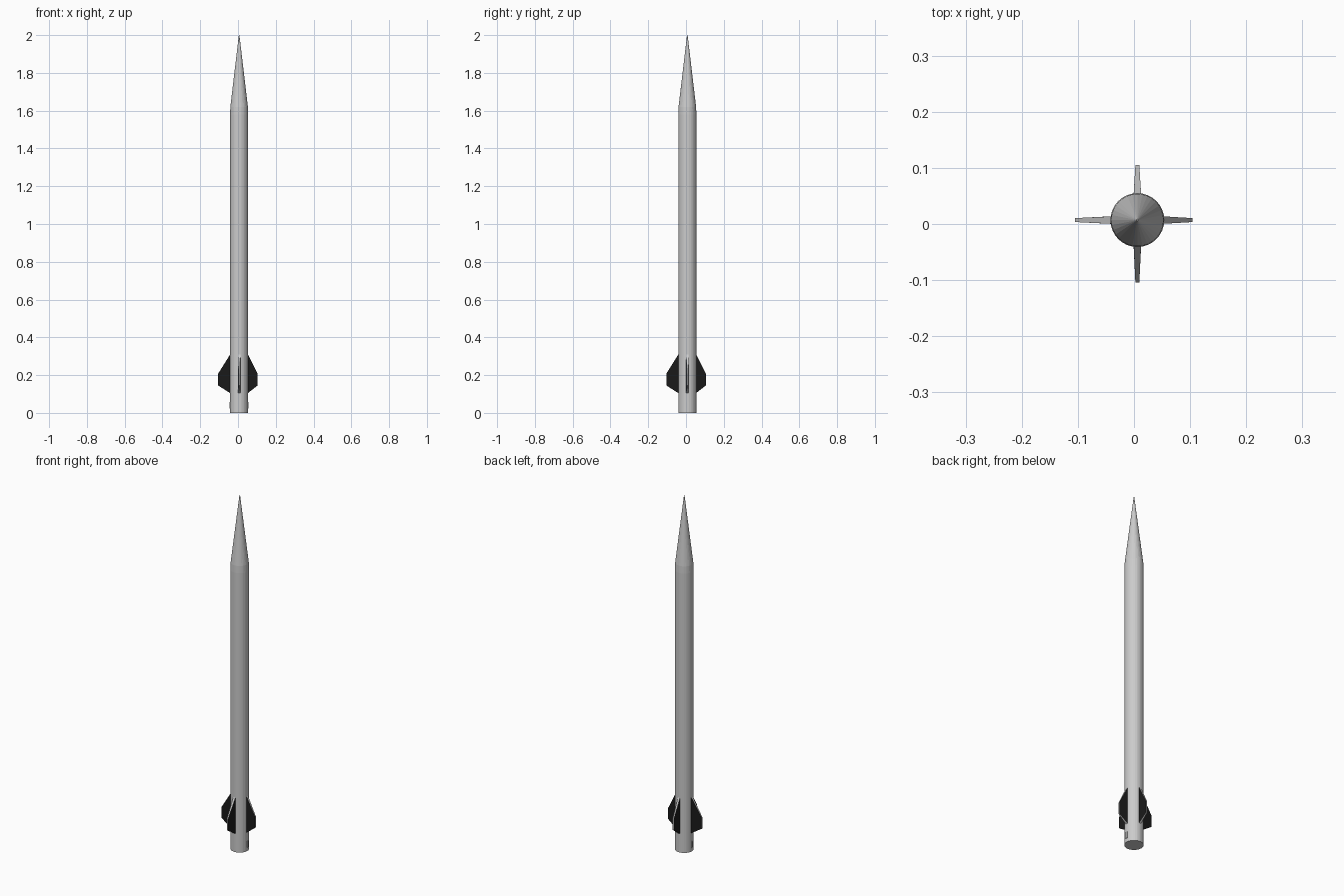
import bpy, bmesh, math

if "Cube" in bpy.data.objects:
    bpy.data.objects.remove(bpy.data.objects["Cube"])

CX, CY = 0.006, 0.007   # body axis
SIDES = 32

black = bpy.data.materials.new("black")
black.diffuse_color = (0.01, 0.01, 0.01, 1)
black.use_nodes = True
black.node_tree.nodes["Principled BSDF"].inputs["Base Color"].default_value = black.diffuse_color
grey = bpy.data.materials.new("grey")
grey.diffuse_color = (0.8, 0.8, 0.8, 1)
grey.use_nodes = True
grey.node_tree.nodes["Principled BSDF"].inputs["Base Color"].default_value = grey.diffuse_color


def finish(name, bm):
    bmesh.ops.recalc_face_normals(bm, faces=bm.faces)
    me = bpy.data.meshes.new(name)
    bm.to_mesh(me)
    bm.free()
    ob = bpy.data.objects.new(name, me)
    bpy.context.collection.objects.link(ob)
    return ob


def lathe(name, profile):
    """Closed turned part from (radius, z) pairs."""
    bm = bmesh.new()
    rings = [[bm.verts.new((CX + r * math.cos(2 * math.pi * i / SIDES),
                            CY + r * math.sin(2 * math.pi * i / SIDES), z))
              for i in range(SIDES)] for r, z in profile]
    for a, b in zip(rings, rings[1:]):
        for i in range(SIDES):
            j = (i + 1) % SIDES
            bm.faces.new((a[i], a[j], b[j], b[i]))
    bm.faces.new(rings[0])
    bm.faces.new(rings[-1])
    return finish(name, bm)


def fin(name, angle, reach):
    """Tapered fin: dark side faces, grey edges."""
    # distance from axis, height, half thickness
    outline = [(0.040, 0.10, 0.007), (reach, 0.145, 0.0035),
               (reach, 0.208, 0.0035), (0.047, 0.31, 0.0065), (0.040, 0.32, 0.007)]
    c, s = math.cos(angle), math.sin(angle)
    bm = bmesh.new()
    sides = [[bm.verts.new((CX + r * c - k * t * s, CY + r * s + k * t * c, z))
              for r, z, t in outline] for k in (-1, 1)]
    for side in sides:
        bm.faces.new(side).material_index = 1
    n = len(outline)
    for i in range(n):
        j = (i + 1) % n
        bm.faces.new((sides[0][i], sides[0][j], sides[1][j], sides[1][i]))
    ob = finish(name, bm)
    ob.data.materials.append(grey)
    ob.data.materials.append(black)


# Body tube and nose
lathe("body_tube", [(0.048, 0), (0.048, 1.58)])
lathe("nose_cone", [(0.048, 1.58), (0.0465, 1.62), (0.0015, 2.0)])

# Four fins, slightly longer on the -x and -y sides
for i, reach in enumerate((0.098, 0.098, 0.111, 0.111)):
    fin(f"fin_{i + 1}", i * math.pi / 2, reach)

# Small low lugs near the tail
for side in (-1, 1):
    bm = bmesh.new()
    bmesh.ops.create_cube(bm, size=1)
    bmesh.ops.scale(bm, vec=(0.006, 0.01, 0.035), verts=bm.verts)
    bmesh.ops.translate(bm, vec=(CX + side * 0.0475, CY, 0.04), verts=bm.verts)
    finish("tail_lug_" + ("left" if side < 0 else "right"), bm)
